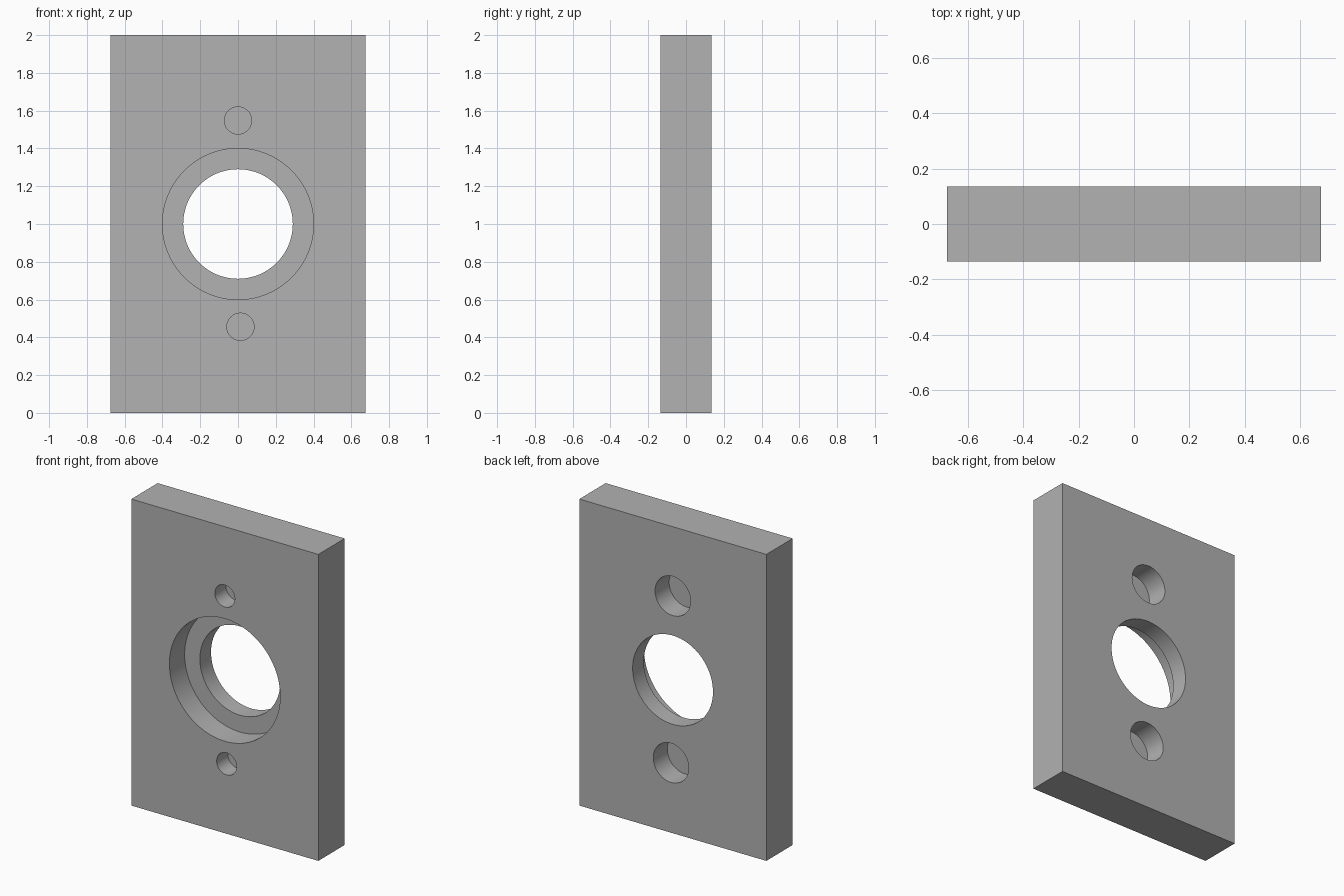
import bpy
import math

cube = bpy.data.objects.get("Cube")
if cube:
    bpy.data.objects.remove(cube, do_unlink=True)

WIDTH, DEPTH, HEIGHT = 1.35, 0.272, 2.0
FRONT, BACK = -DEPTH / 2, DEPTH / 2
OVER = 0.05  # how far cutters stick out past the surface

grey = bpy.data.materials.new("plain_grey")
grey.use_nodes = True
colour = (0.445, 0.445, 0.445, 1)
grey.diffuse_color = colour
grey.node_tree.nodes["Principled BSDF"].inputs["Base Color"].default_value = colour

# Rectangular plate
bpy.ops.mesh.primitive_cube_add(size=1, location=(0, 0, HEIGHT / 2))
plate = bpy.context.object
plate.name = "mounting_plate"
plate.scale = (WIDTH, DEPTH, HEIGHT)
bpy.ops.object.transform_apply(location=False, rotation=False, scale=True)
plate.data.materials.append(grey)


def bore(name, x, z, radius, y0, y1):
    """Cut a round hole along y from y0 to y1."""
    bpy.ops.mesh.primitive_cylinder_add(
        vertices=96, radius=radius, depth=y1 - y0,
        location=(x, (y0 + y1) / 2, z), rotation=(math.pi / 2, 0, 0))
    cutter = bpy.context.object
    cutter.name = name
    cutter.hide_render = True
    cutter.data.materials.append(grey)
    mod = plate.modifiers.new(name, "BOOLEAN")
    mod.operation = "DIFFERENCE"
    mod.solver = "EXACT"
    mod.object = cutter
    bpy.context.view_layer.objects.active = plate
    bpy.ops.object.modifier_apply(modifier=mod.name)
    bpy.data.objects.remove(cutter, do_unlink=True)


# Central through hole with a wider recess in front
bore("through_hole", 0, 1, 0.29, FRONT - OVER, BACK + OVER)
bore("front_recess", 0, 1, 0.40, FRONT - OVER, FRONT + 0.157)

# Blind screw holes: narrow in front, wide at the back
for side, x, z in (("upper", 0, 1.548), ("lower", 0.013, 0.456)):
    bore(side + "_front_hole", x, z, 0.072, FRONT - OVER, FRONT + 0.115)
    bore(side + "_back_hole", x, z, 0.128, BACK - 0.145, BACK + OVER)

# Smooth bore walls, sharp rims
bpy.ops.object.select_all(action="DESELECT")
plate.select_set(True)
bpy.context.view_layer.objects.active = plate
bpy.ops.object.shade_smooth_by_angle(angle=math.radians(30))
